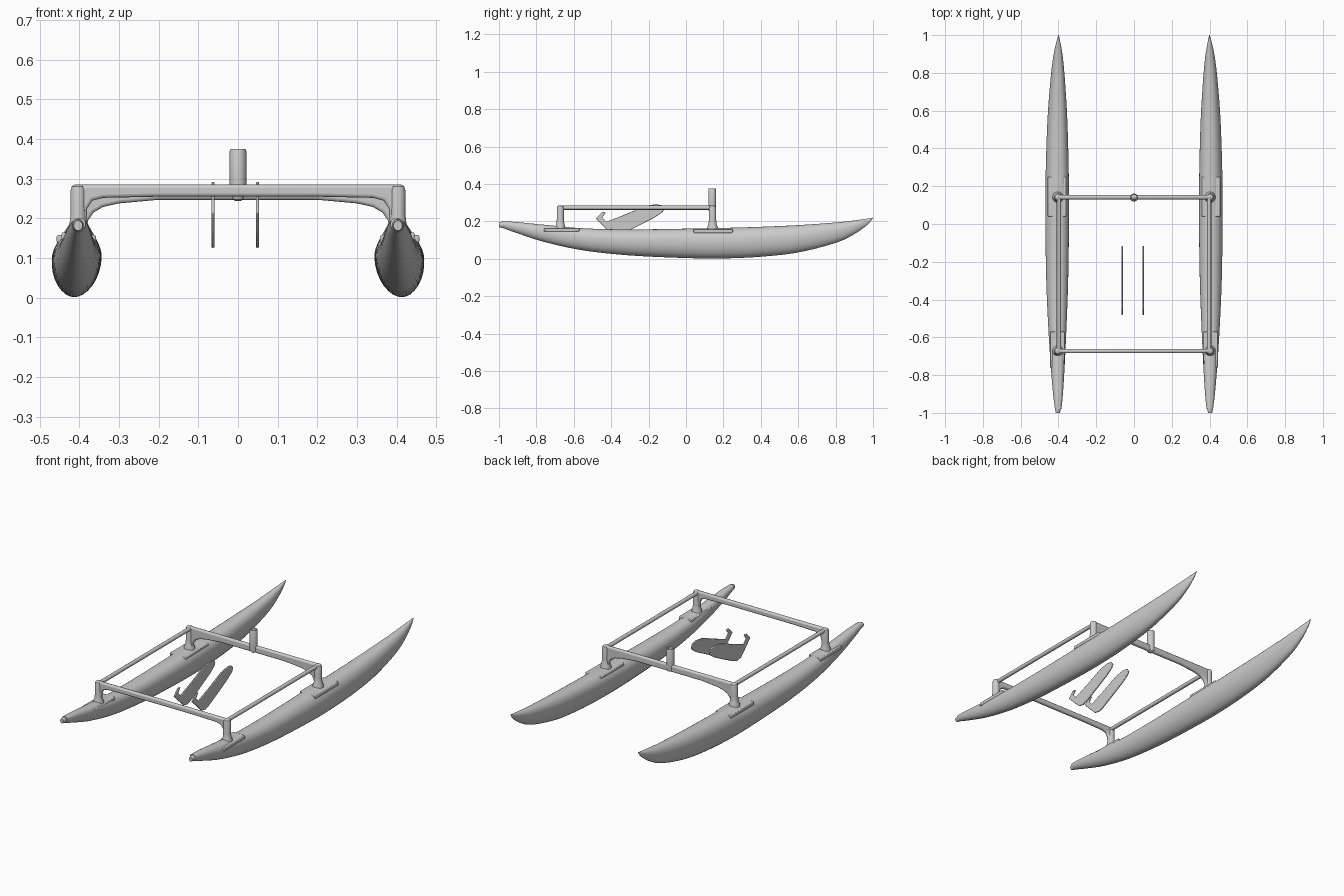
import bpy, bmesh, math
from mathutils import Vector, Matrix

if "Cube" in bpy.data.objects:
    bpy.data.objects.remove(bpy.data.objects["Cube"])


def finish(bm, name, mirror=False, bevel=0, segs=3, angle=40):
    bmesh.ops.recalc_face_normals(bm, faces=bm.faces)
    me = bpy.data.meshes.new(name)
    bm.to_mesh(me)
    bm.free()
    ob = bpy.data.objects.new(name, me)
    bpy.context.collection.objects.link(ob)
    if bevel:
        m = ob.modifiers.new("bevel", 'BEVEL')
        m.width, m.segments, m.angle_limit = bevel, segs, math.radians(45)
    if mirror:
        ob.modifiers.new("mirror", 'MIRROR')
    bpy.ops.object.select_all(action='DESELECT')
    bpy.context.view_layer.objects.active = ob
    ob.select_set(True)
    bpy.ops.object.shade_smooth_by_angle(angle=math.radians(angle))
    return ob


def loft(rings, cap=True, closed=False):
    bm = bmesh.new()
    vs = [[bm.verts.new(p) for p in r] for r in rings]
    n = len(vs[0])
    pairs = list(zip(vs, vs[1:])) + ([(vs[-1], vs[0])] if closed else [])
    for a, b in pairs:
        for i in range(n):
            j = (i + 1) % n
            bm.faces.new((a[i], a[j], b[j], b[i]))
    if cap and not closed:
        bm.faces.new(vs[0])
        bm.faces.new(vs[-1])
    return bm


def turned(profile, x, y, n=24, closed=False):
    return loft([[(x + r * math.cos(2 * math.pi * k / n), y + r * math.sin(2 * math.pi * k / n), z)
                  for k in range(n)] for r, z in profile], closed=closed)


def slab(points, to3d, offset):
    bm = bmesh.new()
    f = bm.faces.new([bm.verts.new(to3d(*p)) for p in points])
    r = bmesh.ops.extrude_face_region(bm, geom=[f])
    bmesh.ops.translate(bm, vec=offset, verts=[v for v in r["geom"] if isinstance(v, bmesh.types.BMVert)])
    return bm


def smooth_path(pts, steps):
    p = [Vector(q) for q in pts]
    p = [2 * p[0] - p[1]] + p + [2 * p[-1] - p[-2]]
    out = []
    for i in range(1, len(p) - 2):
        a, b, c, d = p[i - 1:i + 3]
        for s in range(steps):
            t = s / steps
            out.append(0.5 * (2 * b + (c - a) * t + (2 * a - 5 * b + 4 * c - d) * t * t
                              + (3 * b - a - 3 * c + d) * t ** 3))
    return out + [p[-2]]


# Hulls: stations of y, half width, keel z, deck z
stations = [(-.98, .017, .165, .201, ), (-.9, .026, .136, .196), (-.75, .037, .088, .181),
            (-.55, .048, .045, .163), (-.3, .058, .018, .157), (0, .0625, .004, .161),
            (.2, .062, .002, .165), (.4, .058, .011, .171), (.6, .050, .034, .180),
            (.8, .035, .085, .194), (.9, .023, .132, .205), (.97, .009, .182, .215),
            (1, .001, .217, .220)]
rings = []
for y, w, zb, zt in smooth_path(stations, 5):
    zc = zb + .6 * (zt - zb)
    ring = []
    for k in range(32):
        t = 2 * math.pi * k / 32
        c, s = math.cos(t), math.sin(t)
        x = math.copysign(abs(c) ** (.85 if s > 0 else 1.08), c) * w
        z = zc + s * ((zt - zc) if s > 0 else (zc - zb))
        ring.append((.406 + x + (.11 - z) * .06, y, z))
    rings.append(ring)
finish(loft(rings), "hull", mirror=True)

# Stern plugs
plug = [[(.403 + r * math.cos(math.pi * k / 8), y, .182 + r * 1.15 * math.sin(math.pi * k / 8))
         for k in range(16)] for y, r in ((-1, .011), (-.985, .014), (-.96, .014))]
finish(loft(plug), "stern_plug", mirror=True)

# Mounting pads set into the decks
for name, y0, y1, x0, x1, top in (("front_pad", .04, .25, .358, .457, .158),
                                  ("rear_pad", -.76, -.57, .368, .445, .165)):
    bm = slab([(x0, y0), (x1, y0), (x1, y1), (x0, y1)], lambda a, b: (a, b, top - .02), (0, 0, .02))
    finish(bm, name, mirror=True, bevel=.004, segs=2)

# Cross beams with arched ends
front = [(.2, .247), (.3, .238), (.34, .229), (.364, .215), (.378, .195), (.384, .155),
         (.42, .155), (.422, .27), (.418, .28), (.408, .285)]
rear = [(.2, .255), (.34, .252), (.367, .245), (.38, .225), (.385, .155),
        (.42, .155), (.422, .27), (.418, .28), (.408, .285)]
for name, prof, y in (("front_beam", front, .142), ("rear_beam", rear, -.672)):
    pts = prof + [(-x, z) for x, z in reversed(prof)]
    finish(slab(pts, lambda a, b: (a, y - .011, b), (0, .022, 0)), name, bevel=.008)

# Legs with flared feet
leg = [(.03, .15), (.028, .168), (.022, .185), (.019, .21), (.019, .27), (.016, .281), (.008, .286)]
for name, y in (("front_leg", .142), ("rear_leg", -.672)):
    finish(turned(leg, .403, y), name, mirror=True)

# Side rails
rail = [[(.398 + .011 * math.cos(math.pi * k / 8), y, .273 + .011 * math.sin(math.pi * k / 8))
         for k in range(16)] for y in (-.672, .142)]
finish(loft(rail), "side_rail", mirror=True)

# Hollow mast socket and its lower boss
tube = [(.020, .255), (.021, .262), (.021, .37), (.019, .375), (.015, .375), (.014, .37), (.014, .262)]
finish(turned(tube, 0, .14, closed=True), "mast_socket")
finish(turned([(.006, .244), (.014, .248), (.018, .258), (.018, .275)], 0, .14), "mast_boss")

# Pair of slanted blades with hooked ends
blade = [(-.483, .215), (-.447, .25), (-.428, .247), (-.448, .222), (-.425, .198), (-.33, .235),
         (-.22, .282), (-.16, .292), (-.13, .286), (-.116, .268), (-.125, .25), (-.165, .222),
         (-.25, .178), (-.33, .138), (-.365, .126), (-.4, .133), (-.44, .172)]
for name, x in (("left_blade", -.063), ("right_blade", .049)):
    finish(slab(blade, lambda a, b: (x - .004, a, b), (.008, 0, 0)), name, bevel=.003, segs=2)
